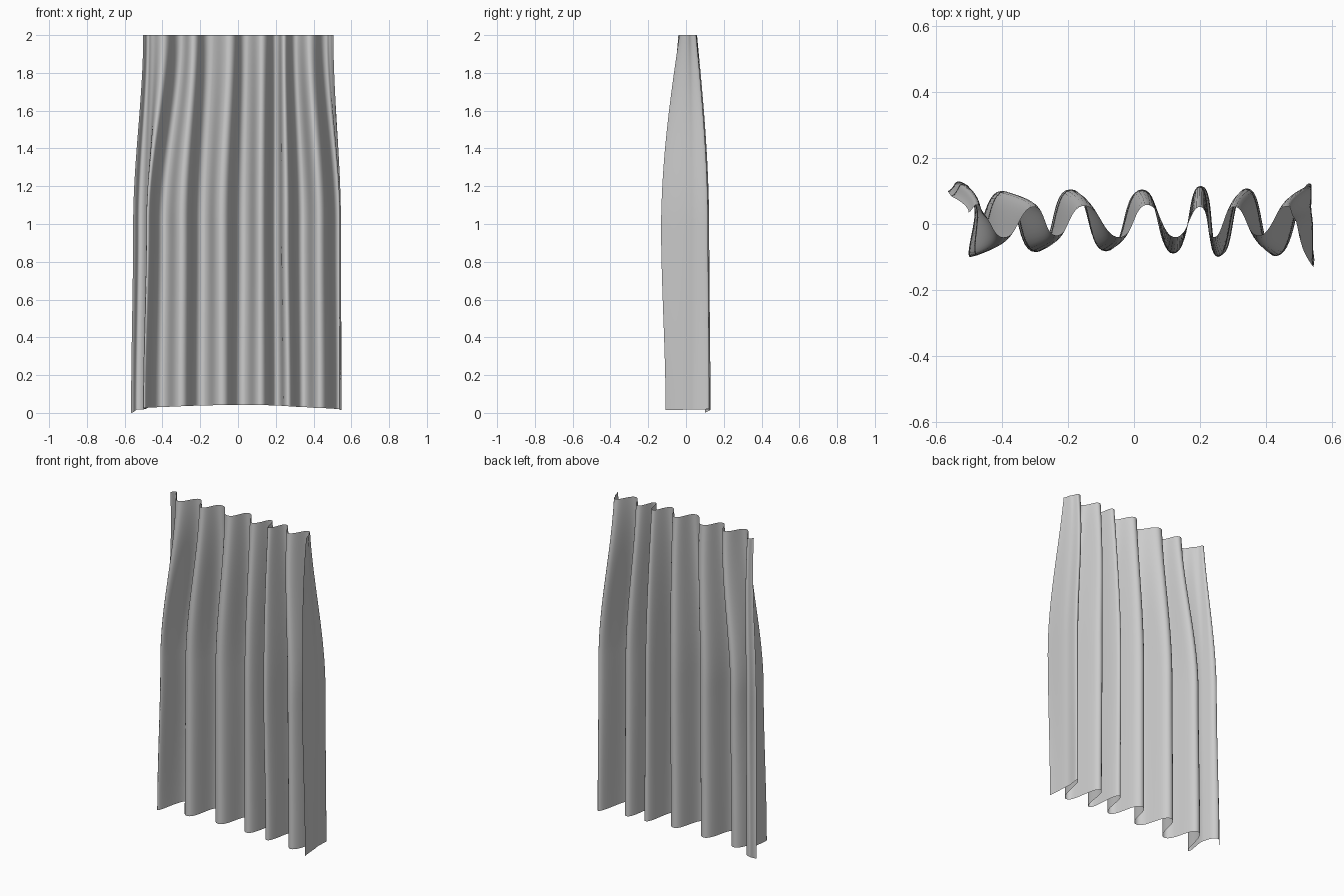
import bpy, bmesh, math
from mathutils import Vector

if "Cube" in bpy.data.objects:
    bpy.data.objects.remove(bpy.data.objects["Cube"])

# Plan-view fold ridges (x, y) at the gathered top and at the full, hanging part
TOP = [(-.502, .035), (-.475, .058), (-.45, .02), (-.39, -.04), (-.305, .052), (-.235, -.035),
       (-.15, .055), (-.045, -.04), (.04, .058), (.125, -.04), (.20, .052), (.243, -.04),
       (.305, .052), (.378, -.035), (.455, .052), (.485, .02), (.505, -.035)]
MID = [(-.555, .085), (-.515, .122), (-.48, .05), (-.475, -.095), (-.395, .10), (-.295, -.085),
       (-.19, .105), (-.085, -.083), (.025, .105), (.12, -.09), (.20, .115), (.255, -.10),
       (.34, .108), (.43, -.098), (.52, .113), (.54, .03), (.545, -.132)]
LOW = [(-.566, .10), (-.525, .128), (-.485, .05), (-.495, -.10), (-.405, .10), (-.30, -.085),
       (-.195, .105), (-.085, -.08), (.02, .10), (.12, -.085), (.205, .115), (.265, -.092),
       (.345, .108), (.435, -.095), (.525, .12), (.535, .03), (.548, -.108)]
ROWS, SUB = 60, 14


def spline(pts, full):
    """Hermite curve through the ridges; a higher 'full' gives rounder folds."""
    p = [Vector(q) for q in pts]
    p = [p[0] * 2 - p[1]] + p + [p[-1] * 2 - p[-2]]
    out = []
    for i in range(1, len(p) - 2):
        a, b, c, d = p[i - 1:i + 3]
        m0, m1 = (c - a) / 2, (d - b) / 2
        m0.x *= full
        m1.x *= full
        for k in range(SUB):
            t = k / SUB
            h = t * t * (3 - 2 * t)
            out.append(b * (1 - h) + c * h + m0 * (t * (1 - t) ** 2) - m1 * (t * t * (1 - t)))
    return out + [p[-2]]


def smooth(s):
    s = max(0, min(1, s))
    return s * s * (3 - 2 * s)


top, mid, low = spline(TOP, 1.5), spline(MID, 1.8), spline(LOW, 1.8)
n = len(top)

# Curtain: rows of the fold curve, blended down the drop, with a slightly bowed hem
bm = bmesh.new()
grid = []
for r in range(ROWS + 1):
    f = r / ROWS
    h = 2 * (1 - f)
    wx = smooth((2 - h) / 1.0)
    wy = math.sin(math.pi / 2 * min(1, (2 - h) / 1.05))
    s = smooth(1 - h)
    row = []
    for i in range(n):
        full = mid[i].lerp(low[i], s)
        x = top[i].x + (full.x - top[i].x) * wx
        y = top[i].y + (full.y - top[i].y) * wy
        u = 2 * i / (n - 1) - 1
        hem = .016 + .026 * (1 - u * u) ** 2
        if u < -.9:
            hem *= (u + 1) / .1
        row.append(bm.verts.new((x, y, h + hem * f ** 2)))
    grid.append(row)
for a, b in zip(grid, grid[1:]):
    for i in range(n - 1):
        bm.faces.new((a[i], b[i], b[i + 1], a[i + 1]))
for face in bm.faces:
    face.smooth = True
mesh = bpy.data.meshes.new("curtain")
bm.to_mesh(mesh)
bm.free()
curtain = bpy.data.objects.new("curtain", mesh)
bpy.context.collection.objects.link(curtain)
